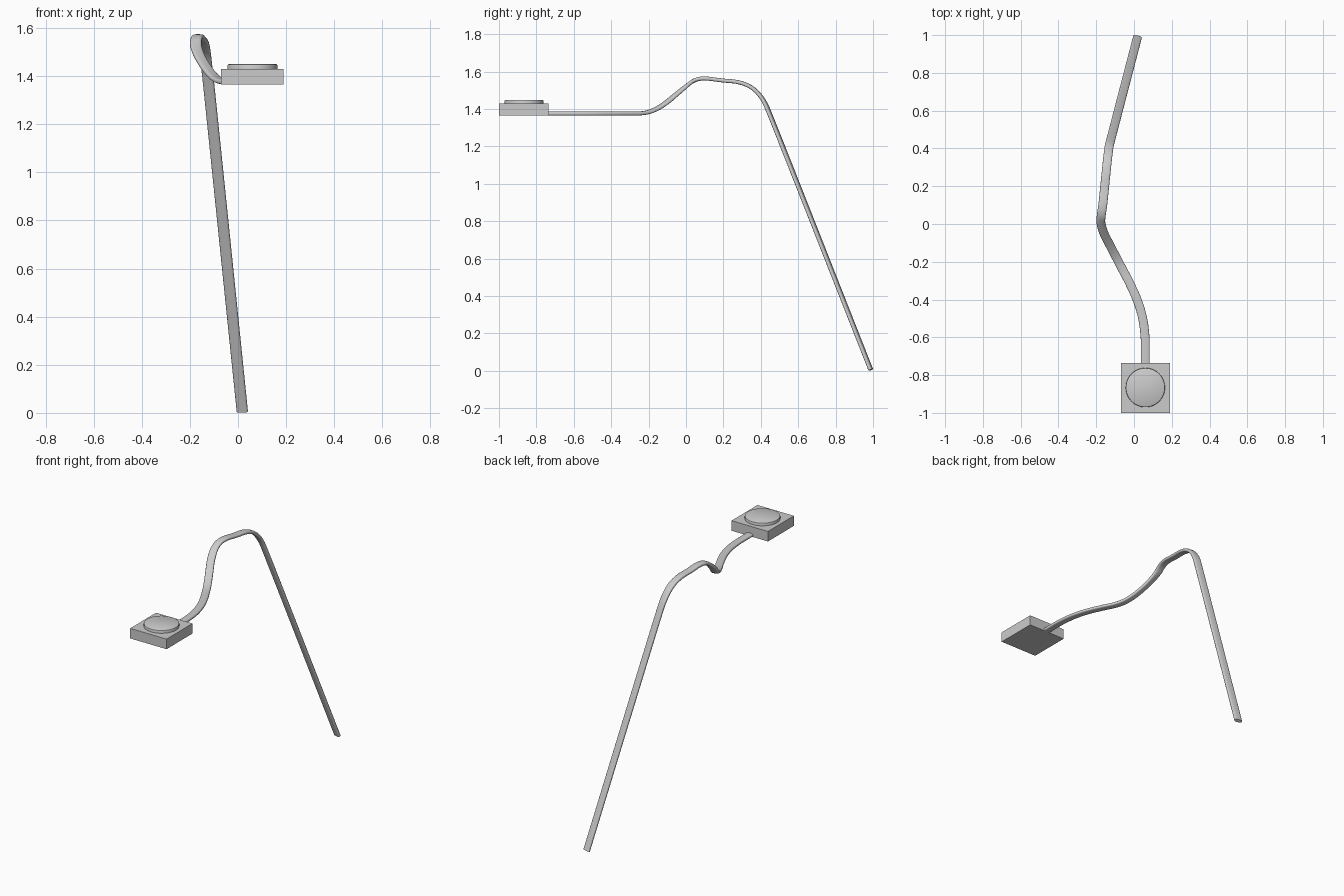
import bpy, bmesh, math
from mathutils import Vector

if "Cube" in bpy.data.objects:
    bpy.data.objects.remove(bpy.data.objects["Cube"])


def add_object(name, bm, angle=35):
    bmesh.ops.recalc_face_normals(bm, faces=bm.faces[:])
    mesh = bpy.data.meshes.new(name)
    bm.to_mesh(mesh)
    bm.free()
    ob = bpy.data.objects.new(name, mesh)
    bpy.context.collection.objects.link(ob)
    bpy.ops.object.select_all(action='DESELECT')
    ob.select_set(True)
    bpy.context.view_layer.objects.active = ob
    bpy.ops.object.shade_smooth_by_angle(angle=math.radians(angle))
    return ob


def round_path(pts, times):
    # corner cutting with fixed end points
    for _ in range(times):
        out = [pts[0]]
        for a, b in zip(pts, pts[1:]):
            out += [a.lerp(b, 0.25), a.lerp(b, 0.75)]
        pts = out + [pts[-1]]
    return pts


# Bent flat bar: straight leg, crest, then S-bend down to the pad
path = [Vector(p) for p in (
    (0.018, 0.988, 0.005), (-0.122, 0.45, 1.37), (-0.132, 0.412, 1.455),
    (-0.139, 0.355, 1.517), (-0.147, 0.28, 1.546), (-0.156, 0.19, 1.552),
    (-0.165, 0.10, 1.566), (-0.174, 0.045, 1.556), (-0.177, 0.005, 1.525),
    (-0.160, -0.05, 1.480), (-0.134, -0.10, 1.437), (-0.108, -0.15, 1.403),
    (-0.082, -0.20, 1.382), (-0.056, -0.25, 1.375), (-0.029, -0.30, 1.375),
    (0.018, -0.40, 1.375), (0.048, -0.50, 1.375), (0.060, -0.60, 1.375),
    (0.060, -0.70, 1.375), (0.060, -0.76, 1.375))]
path = round_path(path, 2)

HALF_W, HALF_T, SIDES = 0.0235, 0.0105, 20
profile = []
for i in range(SIDES):
    c, s = (f(2 * math.pi * (i + 0.5) / SIDES) for f in (math.cos, math.sin))
    profile.append((HALF_W * math.copysign(abs(c) ** 0.6, c),
                    HALF_T * math.copysign(abs(s) ** 0.6, s)))

bm = bmesh.new()
rings = []
for i, p in enumerate(path):
    t = (path[min(i + 1, len(path) - 1)] - path[max(i - 1, 0)]).normalized()
    side = t.cross(Vector((0, 0, 1))).normalized()
    up = side.cross(t)
    rings.append([bm.verts.new(p + side * u + up * v) for u, v in profile])
for a, b in zip(rings, rings[1:]):
    for k in range(SIDES):
        n = (k + 1) % SIDES
        bm.faces.new((a[k], a[n], b[n], b[k]))
bm.faces.new(rings[0])
bm.faces.new(rings[-1])
add_object("bent_arm", bm, 50)

# Square pad housing
bm = bmesh.new()
bmesh.ops.create_cube(bm, size=1)
for v in bm.verts:
    v.co = Vector((0.06 + v.co.x * 0.26, -0.868 + v.co.y * 0.264,
                   1.3975 + v.co.z * 0.065))
add_object("pad_housing", bm)

# Round button with a softened rim, spun from a profile
bm = bmesh.new()
rim = [(0.104, 1.425), (0.104, 1.443), (0.1025, 1.447), (0.099, 1.449)]
N = 64
rings = [[bm.verts.new((0.06 + r * math.cos(2 * math.pi * k / N),
                        -0.866 + r * math.sin(2 * math.pi * k / N), z))
          for k in range(N)] for r, z in rim]
for a, b in zip(rings, rings[1:]):
    for k in range(N):
        n = (k + 1) % N
        bm.faces.new((a[k], a[n], b[n], b[k]))
bm.faces.new(rings[0])
bm.faces.new(rings[-1])
add_object("round_button", bm)
